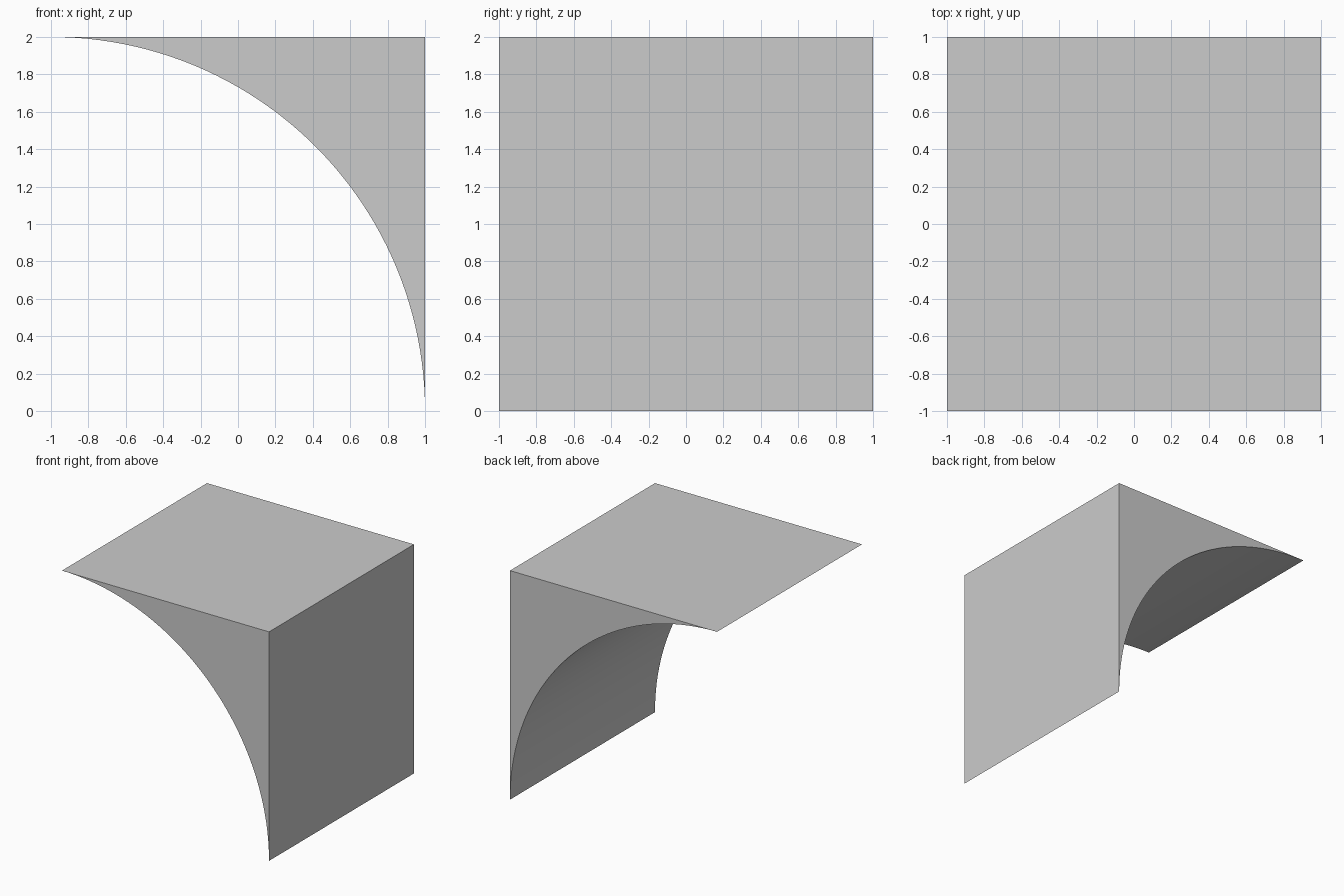
import bpy, bmesh
from math import cos, sin, pi

if "Cube" in bpy.data.objects:
    bpy.data.objects.remove(bpy.data.objects["Cube"])

SEGMENTS = 48
RADIUS = 2.0

# Profile: square corner with a quarter circle cut out, centred on (-1, 0)
profile = [(1.0, 2.0)]
for i in range(SEGMENTS + 1):
    a = pi / 2 * (1 - i / SEGMENTS)
    profile.append((-1 + RADIUS * cos(a), RADIUS * sin(a)))

# Extrude the profile along y
bm = bmesh.new()
front = bm.faces.new([bm.verts.new((x, -1, z)) for x, z in profile])
extruded = bmesh.ops.extrude_face_region(bm, geom=[front], use_keep_orig=True)
new_verts = [g for g in extruded["geom"] if isinstance(g, bmesh.types.BMVert)]
bmesh.ops.translate(bm, verts=new_verts, vec=(0, 2, 0))
bmesh.ops.recalc_face_normals(bm, faces=bm.faces)

mesh = bpy.data.meshes.new("concave_corner_block")
bm.to_mesh(mesh)
bm.free()
block = bpy.data.objects.new("concave_corner_block", mesh)
bpy.context.collection.objects.link(block)

# Smooth the curved underside, keep the other edges sharp
bpy.context.view_layer.objects.active = block
block.select_set(True)
bpy.ops.object.shade_smooth_by_angle()
